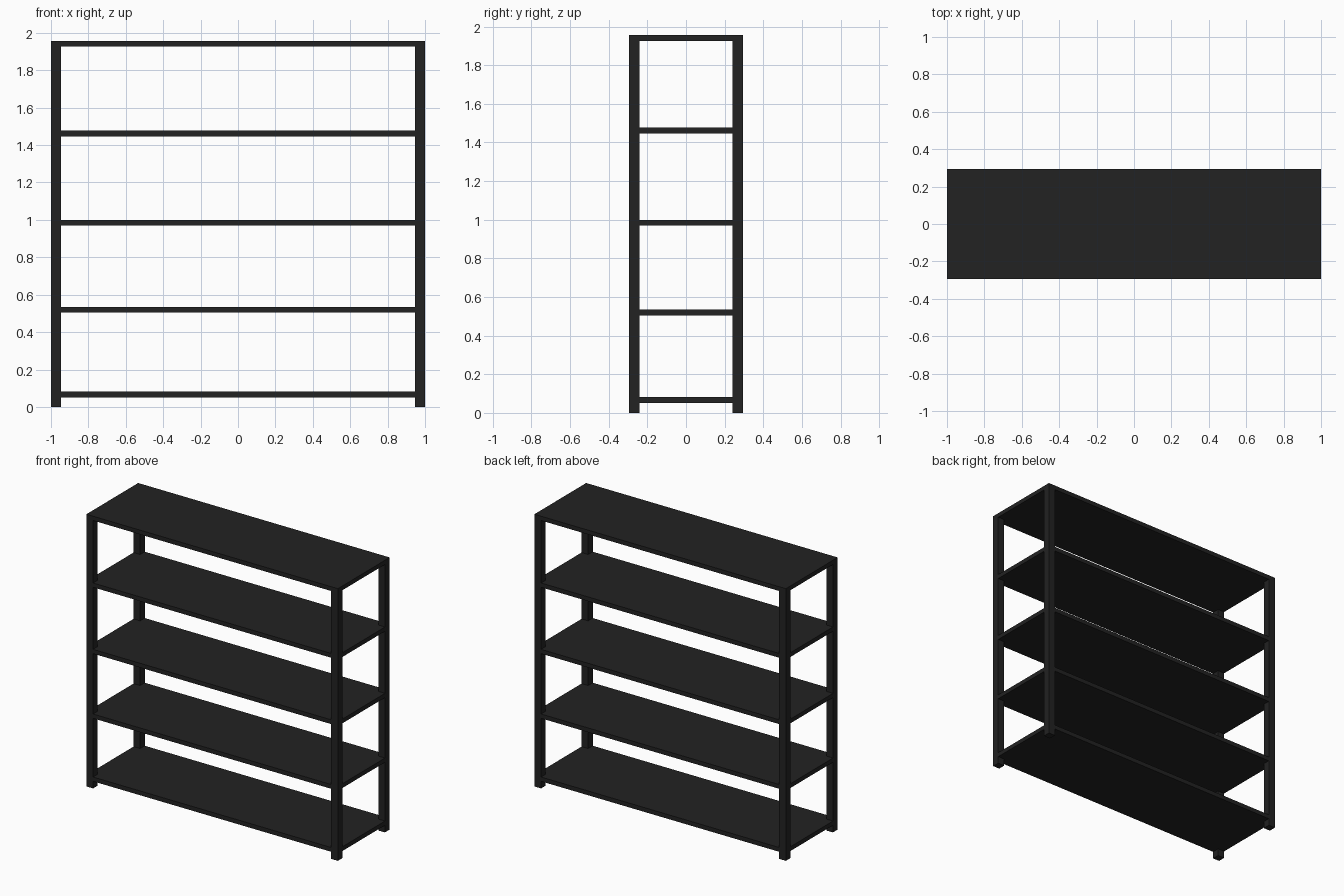
import bpy
import bmesh

cube = bpy.data.objects.get("Cube")
if cube:
    bpy.data.objects.remove(cube, do_unlink=True)

HALF_W, HALF_D, HEIGHT = 1.0, 0.294, 1.957
POST, BOARD = 0.053, 0.031
SHELF_TOPS = {"bottom": 0.082, "lower": 0.535, "middle": 1.0,
              "upper": 1.477, "top": HEIGHT}

# Dark charcoal finish
charcoal = bpy.data.materials.new("charcoal")
charcoal.use_nodes = True
colour = (0.016, 0.016, 0.016, 1)
charcoal.diffuse_color = colour
charcoal.node_tree.nodes["Principled BSDF"].inputs["Base Color"].default_value = colour


def extrude_outline(name, outline, bottom, height):
    """Extrude a flat plan outline upwards into a solid part."""
    bm = bmesh.new()
    base = bm.faces.new([bm.verts.new((x, y, bottom)) for x, y in outline])
    new = bmesh.ops.extrude_face_region(bm, geom=[base], use_keep_orig=True)["geom"]
    top = [v for v in new if isinstance(v, bmesh.types.BMVert)]
    bmesh.ops.translate(bm, verts=top, vec=(0, 0, height))
    bmesh.ops.recalc_face_normals(bm, faces=bm.faces)
    mesh = bpy.data.meshes.new(name)
    bm.to_mesh(mesh)
    bm.free()
    mesh.materials.append(charcoal)
    obj = bpy.data.objects.new(name, mesh)
    bpy.context.collection.objects.link(obj)


inner_x, inner_y = HALF_W - POST, HALF_D - POST

# Four square corner posts
for side, sx in (("left", 1), ("right", -1)):
    for end, sy in (("front", -1), ("back", 1)):
        plan = [(sx * inner_x, sy * inner_y), (sx * HALF_W, sy * inner_y),
                (sx * HALF_W, sy * HALF_D), (sx * inner_x, sy * HALF_D)]
        extrude_outline(f"{end}_{side}_post", plan, 0, HEIGHT)

# Shelves, flush with the frame and notched around the posts
notch = [(HALF_W, inner_y), (inner_x, inner_y), (inner_x, HALF_D)]
plan = []
for sx, sy in ((1, 1), (-1, 1), (-1, -1), (1, -1)):
    corner = [(sx * x, sy * y) for x, y in notch]
    plan += corner if sx * sy > 0 else corner[::-1]
for level, top in SHELF_TOPS.items():
    extrude_outline(f"{level}_shelf", plan, top - BOARD, BOARD)
